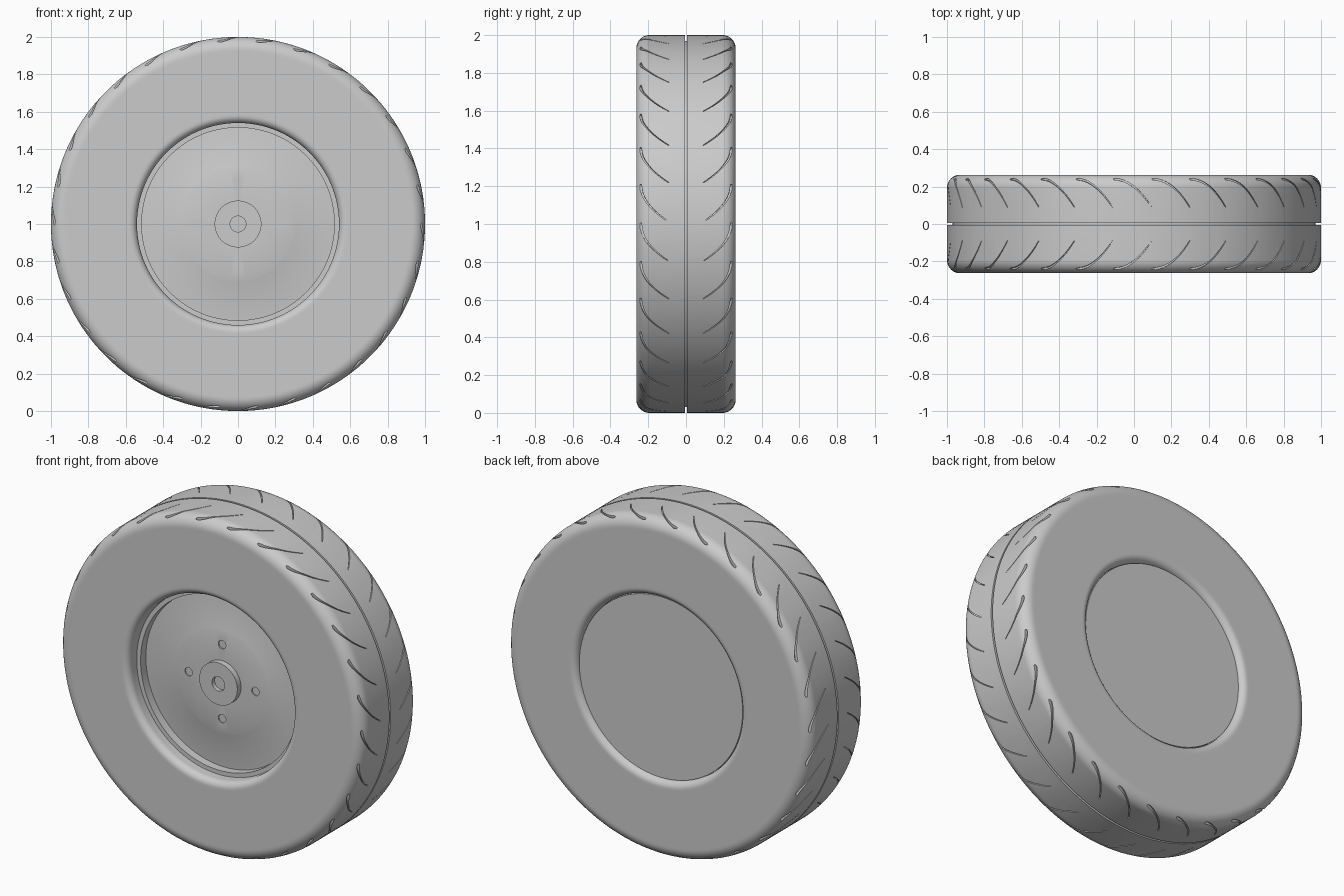
import bpy, bmesh, math
from math import sin, cos, pi
from mathutils import Matrix, Vector

if "Cube" in bpy.data.objects:
    bpy.data.objects.remove(bpy.data.objects["Cube"])

HALF_W, ROUND, LIP = 0.263, 0.07, 0.04
BORE = 0.54
GROOVES = 30
AXLE = Vector((0, 0, 1))

grey = bpy.data.materials.new("plain_grey")
grey.use_nodes = True
grey.diffuse_color = (0.6, 0.6, 0.6, 1)
grey.node_tree.nodes["Principled BSDF"].inputs["Base Color"].default_value = grey.diffuse_color


def make_object(name, bm):
    bmesh.ops.recalc_face_normals(bm, faces=bm.faces)
    mesh = bpy.data.meshes.new(name)
    bm.to_mesh(mesh)
    bm.free()
    mesh.materials.append(grey)
    obj = bpy.data.objects.new(name, mesh)
    obj.location = AXLE
    bpy.context.collection.objects.link(obj)
    return obj


def lathe(name, profile, steps, closed):
    """Revolve (y, radius) points around the axle."""
    bm = bmesh.new()
    verts = [bm.verts.new((r, y, 0)) for y, r in profile]
    pairs = list(zip(verts, verts[1:]))
    if closed:
        pairs.append((verts[-1], verts[0]))
    edges = [bm.edges.new(p) for p in pairs]
    bmesh.ops.spin(bm, geom=verts + edges, cent=(0, 0, 0), axis=(0, 1, 0),
                   angle=2 * pi, steps=steps)
    bmesh.ops.remove_doubles(bm, verts=bm.verts, dist=1e-5)
    return make_object(name, bm)


def arc(y, r, radius, start, end, n=8):
    angles = [math.radians(start + (end - start) * i / n) for i in range(n + 1)]
    return [(y + radius * cos(a), r + radius * sin(a)) for a in angles]


def carve(obj, cutter):
    """Subtract the cutter and bake the result."""
    cutter.hide_render = True
    mod = obj.modifiers.new("carve", "BOOLEAN")
    mod.object, mod.operation, mod.solver = cutter, "DIFFERENCE", "EXACT"
    bpy.context.view_layer.update()
    graph = bpy.context.evaluated_depsgraph_get()
    baked = bpy.data.meshes.new_from_object(obj.evaluated_get(graph))
    obj.modifiers.clear()
    obj.data = baked
    bpy.data.objects.remove(cutter)


def shade(obj):
    bpy.ops.object.select_all(action="DESELECT")
    obj.select_set(True)
    bpy.context.view_layer.objects.active = obj
    bpy.ops.object.shade_smooth_by_angle(angle=math.radians(30))


def tread_radius(y):
    over = max(0, abs(y) - (HALF_W - ROUND))
    return 1 - ROUND + math.sqrt(ROUND ** 2 - over ** 2)


def sweep_groove(bm, side, turn, n=12):
    """One curved, tapering tread groove as a closed strip."""
    path = []
    for i in range(n + 1):
        t = i / n
        path.append((Vector((0.425 - 0.205 * t, side * (0.24 - 0.15 * t ** 2.1))), t))
    rings = []
    for i, (p, t) in enumerate(path):
        along = (path[min(i + 1, n)][0] - path[max(i - 1, 0)][0]).normalized()
        across = Vector((-along.y, along.x))
        width = 0.006 * (1 - 0.7 * t) * (0.5 if i == 0 else 1)
        ring = []
        for s, high in ((-1, 0), (1, 0), (1, 1), (-1, 1)):
            q = p + across * width * s
            r = 1.03 if high else tread_radius(p.y) - 0.013 * (1 - 0.4 * t)
            a = q.x + turn
            ring.append(bm.verts.new((r * cos(a), q.y, r * sin(a))))
        rings.append(ring)
    for a, b in zip(rings, rings[1:]):
        for k in range(4):
            bm.faces.new((a[k], a[k - 1], b[k - 1], b[k]))
    bm.faces.new(rings[0])
    bm.faces.new(rings[-1][::-1])


# Tyre: rounded shoulders, flat sidewalls, centre groove, softened bore edges
shoulder = HALF_W - ROUND
lip_y = HALF_W - LIP
front_half = (arc(-lip_y, BORE + LIP, LIP, 270, 180)
              + [(-HALF_W, BORE + LIP + 0.01), (-HALF_W, 0.92)]
              + arc(-shoulder, 1 - ROUND, ROUND, 180, 90, 12)
              + [(-0.006, 1), (-0.006, 0.97)])
back_half = [(-y, r) for y, r in reversed(front_half)]
tyre = lathe("tyre", front_half + back_half, 180, True)

# Tread grooves, mirrored about the centre line
bm = bmesh.new()
for side in (-1, 1):
    for k in range(GROOVES):
        sweep_groove(bm, side, k * 2 * pi / GROOVES)
carve(tyre, make_object("groove_cutter", bm))
shade(tyre)

# Wheel: stepped rim, slightly coned front disc, raised hub with a bore, flat raised back
DISC, PLATE, HUB = -0.13, -0.15, -0.185
wheel = lathe("wheel_disc", [
    (PLATE - 0.01, 0), (PLATE - 0.01, 0.042), (HUB, 0.042), (HUB, 0.125),
    (PLATE, 0.125), (PLATE, 0.3), (PLATE + 0.003, 0.31), (DISC, 0.515),
    (-0.18, 0.515), (-0.18, 0.56), (0.2, 0.56), (0.2, 0.537),
    (0.235, 0.537), (0.235, 0)], 128, False)

# Four very shallow bolt holes around the hub
bm = bmesh.new()
for k in range(4):
    a = k * pi / 2
    place = (Matrix.Translation((0.22 * cos(a), PLATE - 0.012, 0.22 * sin(a)))
             @ Matrix.Rotation(pi / 2, 4, "X"))
    bmesh.ops.create_cone(bm, cap_ends=True, segments=24, radius1=0.025,
                          radius2=0.025, depth=0.04, matrix=place)
carve(wheel, make_object("bolt_cutter", bm))
shade(wheel)
